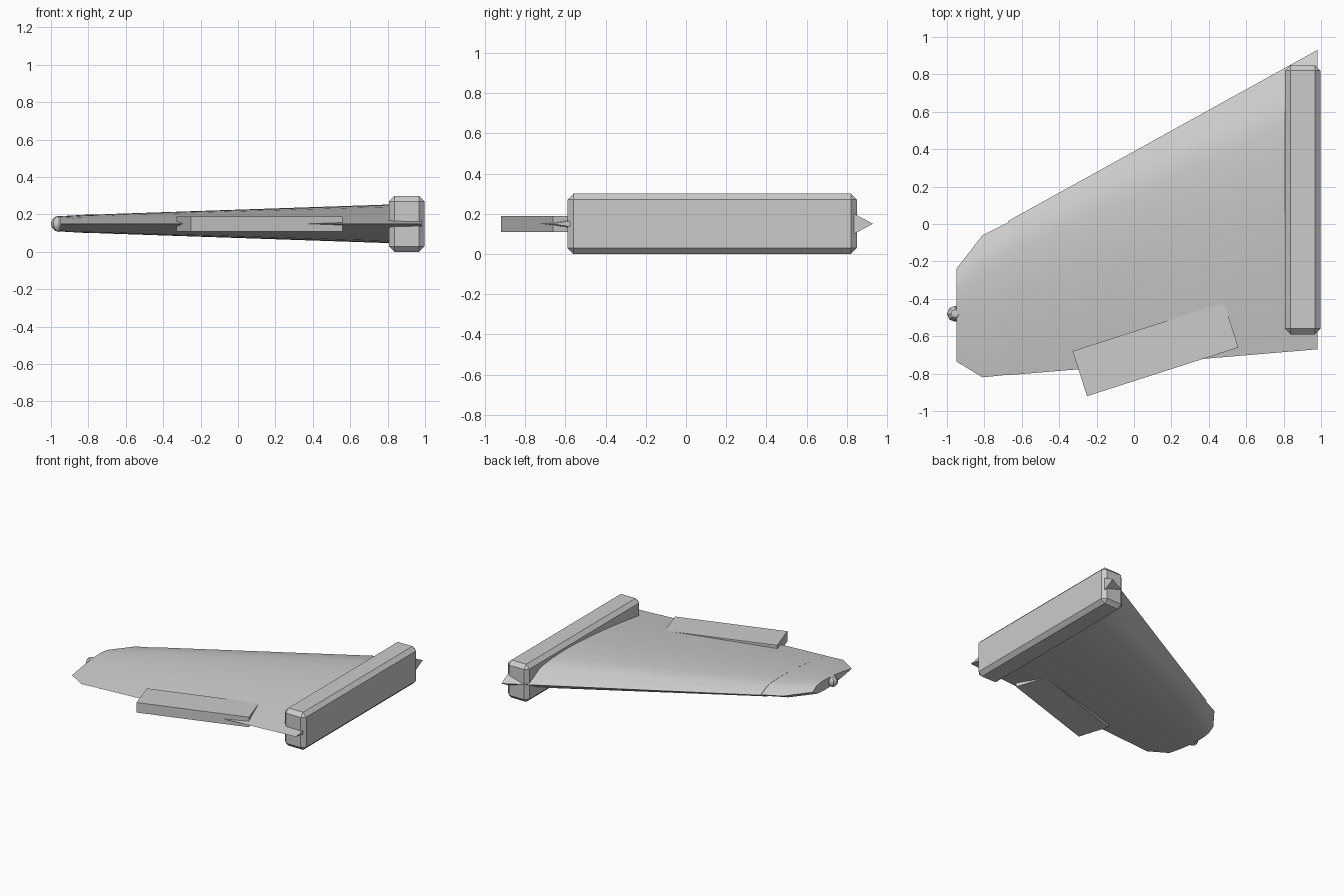
import bpy, bmesh, math
from mathutils import Matrix

cube = bpy.data.objects.get("Cube")
if cube:
    bpy.data.objects.remove(cube, do_unlink=True)

MID_Z = 0.15          # height of the wing's chord plane
grey = bpy.data.materials.new("light_grey")
grey.use_nodes = True
colour = (0.6, 0.6, 0.6, 1)
grey.diffuse_color = colour
grey.node_tree.nodes["Principled BSDF"].inputs["Base Color"].default_value = colour


def finish(name, bm, smooth=False):
    bmesh.ops.recalc_face_normals(bm, faces=bm.faces[:])
    mesh = bpy.data.meshes.new(name)
    bm.to_mesh(mesh)
    bm.free()
    mesh.materials.append(grey)
    obj = bpy.data.objects.new(name, mesh)
    bpy.context.collection.objects.link(obj)
    if smooth:
        bpy.ops.object.select_all(action="DESELECT")
        obj.select_set(True)
        bpy.context.view_layer.objects.active = obj
        bpy.ops.object.shade_smooth_by_angle(angle=math.radians(30))
    return obj


def half_thickness(t):
    """Symmetric airfoil, scaled to 1 at its thickest; t runs nose to tail."""
    return 10 * (0.2969 * math.sqrt(t) - 0.126 * t - 0.3516 * t**2
                 + 0.2843 * t**3 - 0.1036 * t**4)


def loft(name, sections, steps=10):
    """Skin airfoil sections given as (x, nose y, tail y, half thickness)."""
    bm = bmesh.new()
    path = [(i / steps, 1) for i in range(steps + 1)]
    path += [(i / steps, -1) for i in range(steps - 1, 0, -1)]
    rings = []
    for x, nose, tail, thick in sections:
        ring = []
        for t, side in path:
            h = 0 if t in (0, 1) else side * thick * half_thickness(t)
            ring.append(bm.verts.new((x, nose + (tail - nose) * t, MID_Z + h)))
        rings.append(ring)
    for a, b in zip(rings, rings[1:]):
        for i in range(len(a)):
            j = (i + 1) % len(a)
            bm.faces.new((a[i], a[j], b[j], b[i]))
    bm.faces.new(rings[0])
    bm.faces.new(rings[-1])
    return finish(name, bm, smooth=True)


def box(name, centre, size, angle=0):
    bm = bmesh.new()
    matrix = (Matrix.Translation(centre) @ Matrix.Rotation(angle, 4, "Z")
              @ Matrix.Diagonal((*size, 1)))
    bmesh.ops.create_cube(bm, size=1, matrix=matrix)
    return finish(name, bm)


# Tapered wing and its clipped tip
loft("main_wing", [(0.98, 0.93, -0.67, 0.109), (-0.67, 0.018, -0.808, 0.053)])
loft("wing_tip", [(-0.665, 0.012, -0.805, 0.052),
                  (-0.81, -0.06, -0.82, 0.049),
                  (-0.95, -0.24, -0.735, 0.041)])

# Chamfered mounting block at the root
root = box("root_block", (0.902, 0.13, 0.15), (0.19, 1.44, 0.3))
bevel = root.modifiers.new("chamfer", "BEVEL")
bevel.width = 0.03
bevel.segments = 1

# Angled flap on the trailing edge
box("trailing_flap", (0.115, -0.67, MID_Z), (0.85, 0.253, 0.08), math.radians(17.8))

# Small faceted lamp at the tip
bm = bmesh.new()
bmesh.ops.create_uvsphere(bm, u_segments=8, v_segments=6, radius=0.043,
                          matrix=Matrix.Translation((-0.957, -0.48, MID_Z)))
finish("tip_lamp", bm, smooth=True)
